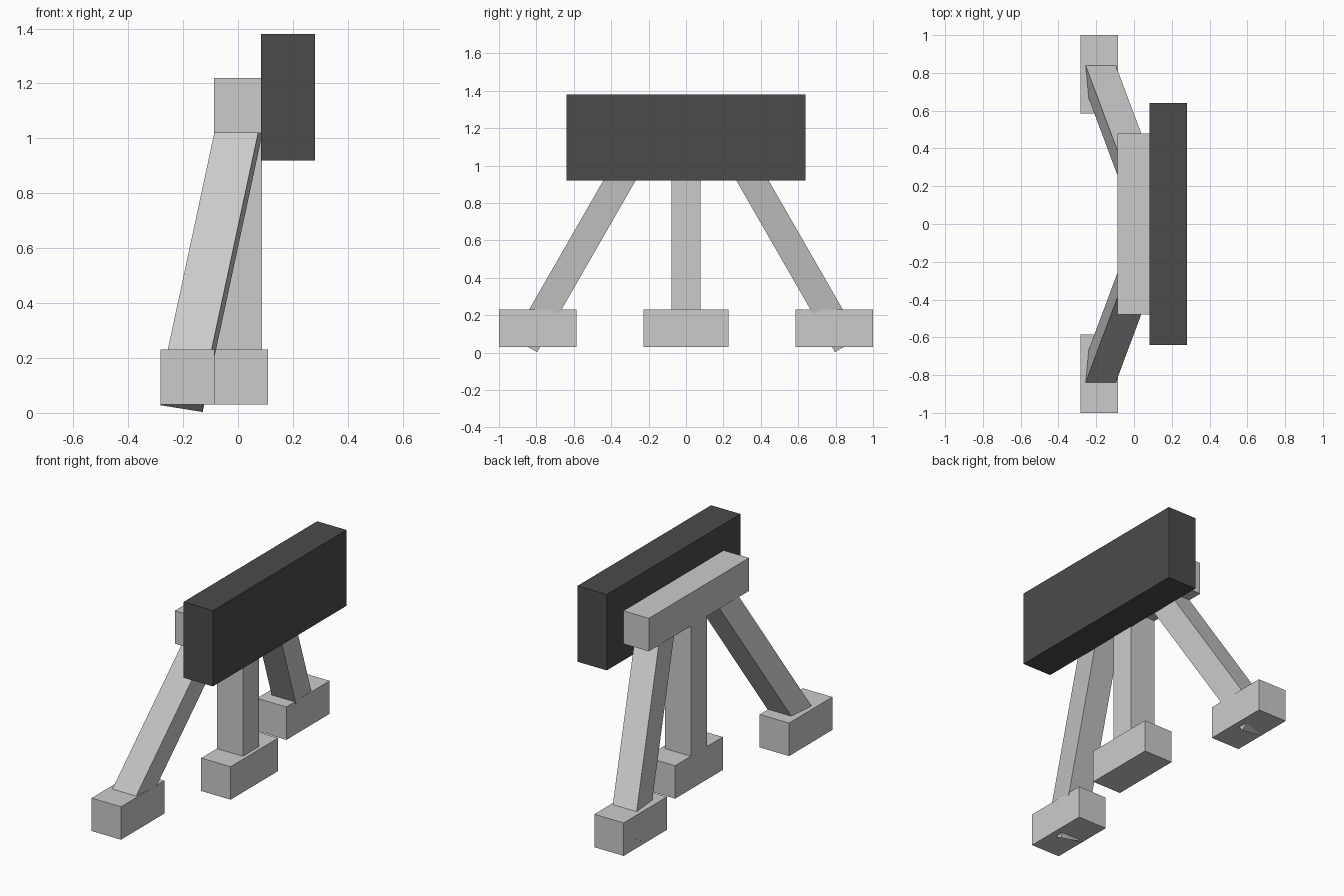
import bpy
from mathutils import Vector, Matrix

if "Cube" in bpy.data.objects:
    bpy.data.objects.remove(bpy.data.objects["Cube"])


def box(name, lo, hi):
    """Axis-aligned box between two corners."""
    lo, hi = Vector(lo), Vector(hi)
    bpy.ops.mesh.primitive_cube_add(size=1, location=(lo + hi) / 2)
    ob = bpy.context.object
    ob.name = name
    ob.data.transform(Matrix.Diagonal((*(hi - lo), 1)))
    return ob


def strut(name, a, b, width, depth):
    """Square-ended beam from a to b, with its outer face level along x."""
    a, b = Vector(a), Vector(b)
    d = (b - a).normalized()
    w = d.cross(Vector((1, 0, 0))).normalized()
    u = w.cross(d)
    bpy.ops.mesh.primitive_cube_add(size=1)
    ob = bpy.context.object
    ob.name = name
    turn = Matrix((u, w, d)).transposed().to_4x4()
    ob.data.transform(turn @ Matrix.Diagonal((width, depth, (b - a).length, 1)))
    ob.location = (a + b) / 2
    return ob


# Dark front panel
panel = box("panel", (0.083, -0.64, 0.92), (0.28, 0.64, 1.38))
dark = bpy.data.materials.new("dark")
dark.diffuse_color = (0.07, 0.07, 0.07, 1)
dark.use_nodes = True
dark.node_tree.nodes["Principled BSDF"].inputs["Base Color"].default_value = dark.diffuse_color
panel.data.materials.append(dark)

# Crossbar behind the panel
box("crossbar", (-0.087, -0.48, 1.02), (0.083, 0.48, 1.22))

# Upright centre leg and foot
box("centre_leg", (-0.087, -0.078, 0.1), (0.087, 0.078, 1.1))
box("centre_foot", (-0.087, -0.228, 0.03), (0.11, 0.228, 0.23))

# Splayed side legs and feet
for side, s in (("left", -1), ("right", 1)):
    strut(side + "_leg", (-0.206, s * 0.854, 0.053), (0.023, s * 0.241, 1.12), 0.157, 0.15)
    y0, y1 = sorted((s * 0.585, s * 1.0))
    box(side + "_foot", (-0.282, y0, 0.03), (-0.085, y1, 0.23))
